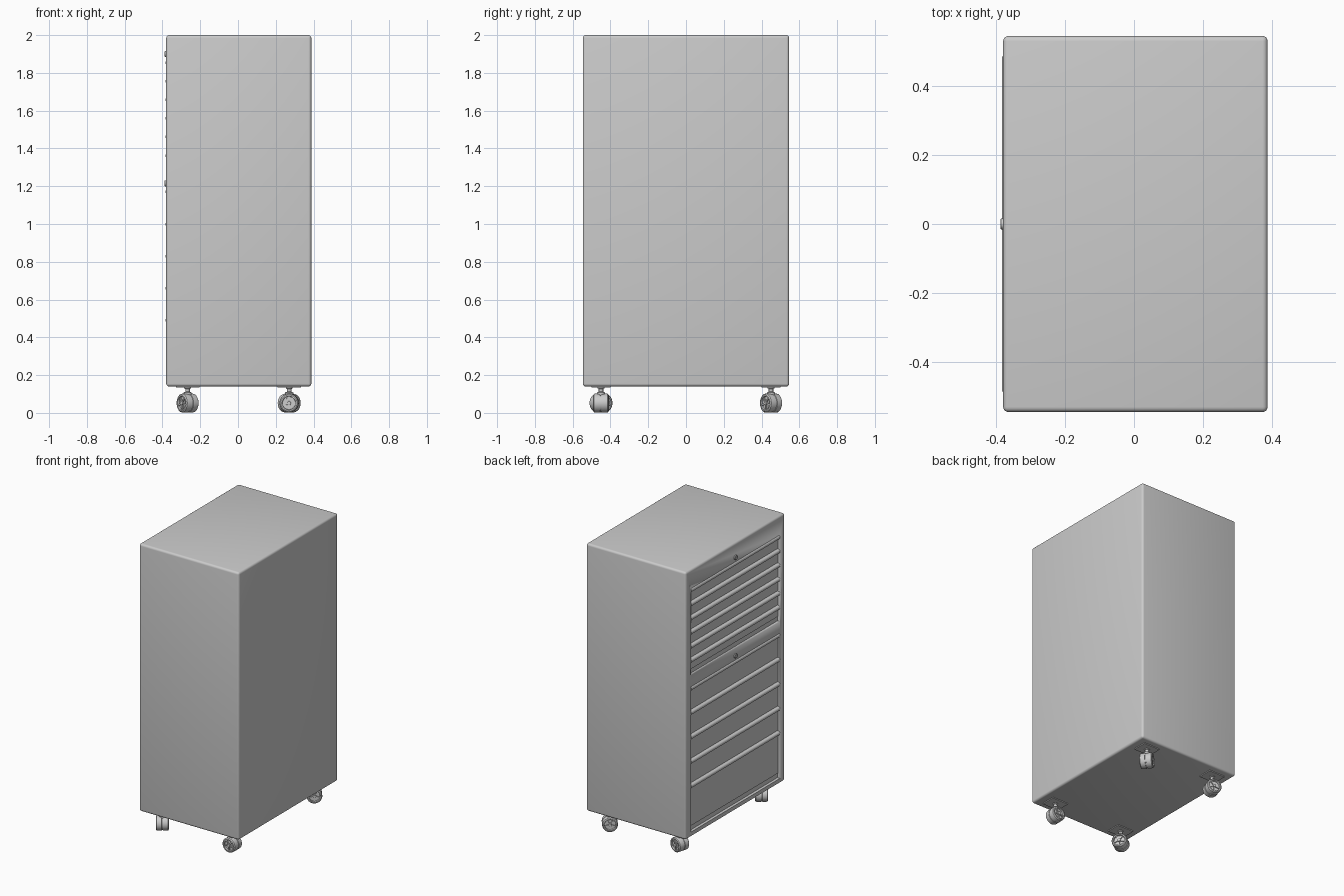
import bpy, bmesh, math
from mathutils import Matrix, Vector

if "Cube" in bpy.data.objects:
    bpy.data.objects.remove(bpy.data.objects["Cube"])


def finish(bm, name, angle=35):
    bmesh.ops.recalc_face_normals(bm, faces=bm.faces)
    me = bpy.data.meshes.new(name)
    bm.to_mesh(me)
    bm.free()
    ob = bpy.data.objects.new(name, me)
    bpy.context.collection.objects.link(ob)
    bpy.ops.object.select_all(action='DESELECT')
    ob.select_set(True)
    bpy.context.view_layer.objects.active = ob
    bpy.ops.object.shade_smooth_by_angle(angle=math.radians(angle))
    return ob


def box(name, lo, hi, bevel=0.0, segs=2):
    lo, hi = Vector(lo), Vector(hi)
    bm = bmesh.new()
    m = Matrix.Translation((lo + hi) / 2) @ Matrix.Diagonal((*(hi - lo), 1))
    bmesh.ops.create_cube(bm, size=1, matrix=m)
    if bevel:
        bmesh.ops.bevel(bm, geom=bm.edges[:], offset=bevel, segments=segs,
                        profile=0.5, affect='EDGES')
    return finish(bm, name)


def lathe(name, profile, matrix, steps=32):
    # spin an (r, z) profile about z, then place it
    bm = bmesh.new()
    vs = [bm.verts.new((r, 0, z)) for r, z in profile]
    es = [bm.edges.new(p) for p in zip(vs, vs[1:])]
    bmesh.ops.spin(bm, geom=vs + es, axis=(0, 0, 1), cent=(0, 0, 0),
                   steps=steps, angle=2 * math.pi)
    bmesh.ops.remove_doubles(bm, verts=bm.verts, dist=1e-5)
    bm.transform(matrix)
    return finish(bm, name)


FACE, BACK, HALF = -0.38, -0.36, 0.49

# cabinet shell with two shallow drawer bays
body = box("cabinet_body", (FACE, -0.546, 0.14), (0.388, 0.546, 2.0), 0.015, 4)
for z0, z1 in ((0.175, 1.185), (1.265, 1.868)):
    cut = box("bay_cutter", (-0.45, -HALF, z0), (BACK, HALF, z1))
    cut.hide_render = True
    mod = body.modifiers.new("bay", 'BOOLEAN')
    mod.operation, mod.solver, mod.object = 'DIFFERENCE', 'EXACT', cut
    bpy.context.view_layer.objects.active = body
    bpy.ops.object.modifier_apply(modifier=mod.name)
    bpy.data.objects.remove(cut)


# full-width rounded pull along the top of each drawer
def handle(name, z):
    bm = bmesh.new()
    prof = [(-0.364, z + 0.013), (-0.374, z + 0.013), (-0.380, z + 0.010),
            (-0.384, z + 0.004), (-0.384, z - 0.004), (-0.381, z - 0.010),
            (-0.377, z - 0.012), (-0.376, z - 0.005), (-0.364, z - 0.003)]
    f = bm.faces.new([bm.verts.new((x, -HALF + 0.003, zz)) for x, zz in prof])
    ex = bmesh.ops.extrude_face_region(bm, geom=[f])
    moved = [g for g in ex["geom"] if isinstance(g, bmesh.types.BMVert)]
    bmesh.ops.translate(bm, verts=moved, vec=(0, 2 * HALF - 0.006, 0))
    finish(bm, name)


# drawers, listed by handle height, with the bay floor last
bays = {"upper": (1.853, 1.755, 1.657, 1.559, 1.461, 1.363, 1.281),
        "lower": (1.17, 1.0, 0.83, 0.66, 0.49, 0.191)}
for bay, rows in bays.items():
    for i, (top, below) in enumerate(zip(rows, rows[1:]), 1):
        box(f"{bay}_drawer_{i}", (-0.365, -HALF + 0.003, below + 0.016),
            (BACK + 0.003, HALF - 0.003, top + 0.013))
        handle(f"{bay}_handle_{i}", top)

# key locks on the frame above each bay
for tag, z in (("upper", 1.90), ("lower", 1.215)):
    m = Matrix.Translation((FACE, 0, z)) @ Matrix.Rotation(-math.pi / 2, 4, 'Y')
    lathe(f"{tag}_lock", [(0.016, -0.004), (0.016, 0.006), (0.014, 0.008),
                          (0.011, 0.008), (0.010, 0.005), (0, 0.005)], m, 24)
    box(f"{tag}_key_slot", (-0.387, -0.002, z - 0.007), (-0.383, 0.002, z + 0.007))


# swivel caster with the wheel axle turned to a given angle
def caster(tag, x, y, deg):
    at = Matrix.Translation((x, y, 0))
    box(f"{tag}_caster_plate", (x - 0.062, y - 0.05, 0.134), (x + 0.062, y + 0.05, 0.142))
    lathe(f"{tag}_caster_stem",
          [(0, 0.137), (0.018, 0.137), (0.018, 0.130), (0.012, 0.127),
           (0.012, 0.112), (0.022, 0.108), (0.022, 0.090), (0, 0.090)], at, 20)
    turn = (Matrix.Translation((x, y, 0.052)) @ Matrix.Rotation(math.radians(deg), 4, 'Z')
            @ Matrix.Rotation(math.pi / 2, 4, 'Y'))
    side = [(0, 0.040), (0.010, 0.040), (0.012, 0.030), (0.034, 0.030),
            (0.036, 0.041), (0.043, 0.041), (0.049, 0.036), (0.050, 0.030), (0.050, 0.004),
            (0.047, 0.003)]
    lathe(f"{tag}_caster_wheel", side + [(r, -z) for r, z in reversed(side)], turn)
    # raised spokes on both wheel faces
    bm = bmesh.new()
    for s in (-1, 1):
        for k in range(5):
            m = (turn @ Matrix.Rotation(k * math.tau / 5, 4, 'Z')
                 @ Matrix.Translation((0.023, 0, s * 0.033))
                 @ Matrix.Diagonal((0.026, 0.008, 0.008, 1)))
            bmesh.ops.create_cube(bm, size=1, matrix=m)
    finish(bm, f"{tag}_caster_spokes")


caster("front_left", -0.267, -0.45, 35)
caster("front_right", 0.271, -0.45, 88)
caster("back_right", 0.271, 0.45, -52)
caster("back_left", -0.267, 0.45, 75)
